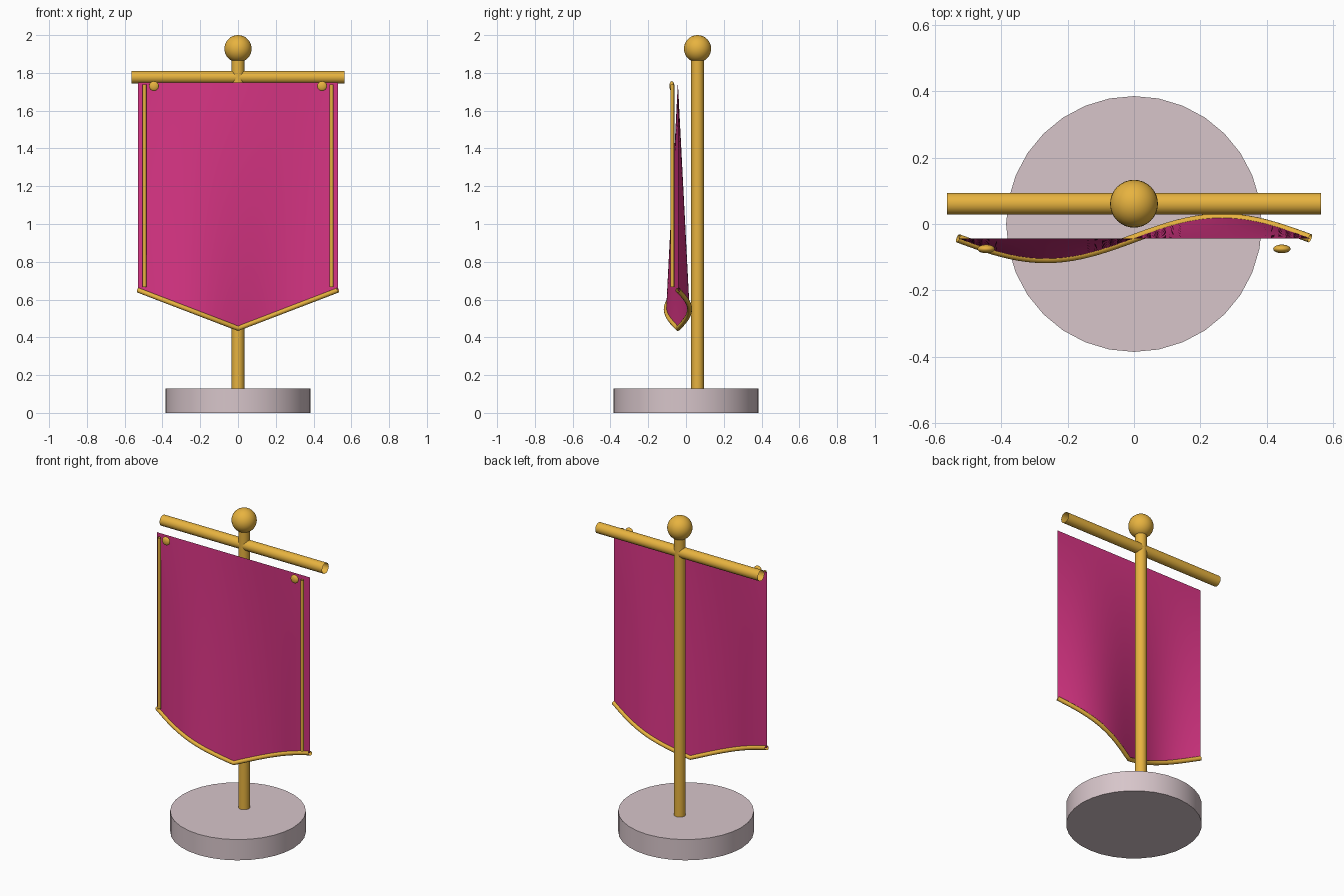
import bpy, bmesh, math

if "Cube" in bpy.data.objects:
    bpy.data.objects.remove(bpy.data.objects["Cube"])

HALF_W, TOP_Z, SIDE_Z, TIP_Z = 0.53, 1.75, 0.65, 0.447
CLOTH_Y, WAVE = -0.043, 0.062
POLE_Y = 0.061


def material(name, rgb):
    m = bpy.data.materials.new(name)
    m.diffuse_color = (*rgb, 1)
    m.use_nodes = True
    m.node_tree.nodes["Principled BSDF"].inputs["Base Color"].default_value = m.diffuse_color
    return m


GOLD = material("gold", (0.80, 0.45, 0.05))
PINK = material("magenta_cloth", (0.68, 0.035, 0.23))
STONE = material("pale_stone", (0.68, 0.56, 0.59))


def finish(name, mat):
    ob = bpy.context.object
    ob.name = name
    ob.data.materials.append(mat)
    bpy.ops.object.shade_smooth_by_angle(angle=math.radians(40))
    return ob


def tube(name, points, radius, res=4):
    """Open-ended round tube along a path."""
    cu = bpy.data.curves.new(name, 'CURVE')
    cu.dimensions = '3D'
    cu.bevel_depth = radius
    cu.bevel_resolution = res
    sp = cu.splines.new('POLY')
    sp.points.add(len(points) - 1)
    for p, co in zip(sp.points, points):
        p.co = (*co, 1)
    cu.materials.append(GOLD)
    ob = bpy.data.objects.new(name, cu)
    bpy.context.collection.objects.link(ob)
    return ob


def ball(name, loc, scale):
    bpy.ops.mesh.primitive_uv_sphere_add(segments=32, ring_count=16, radius=1, location=loc)
    bpy.context.object.scale = scale
    return finish(name, GOLD)


def cloth_point(u, v):
    """u runs -1..1 across, v runs 0..1 from the bar down to the hem."""
    bottom = TIP_Z + (SIDE_Z - TIP_Z) * abs(u)
    return (u * HALF_W, CLOTH_Y + WAVE * v * math.sin(math.pi * u),
            TOP_Z + (bottom - TOP_Z) * v)


# Round base
bpy.ops.mesh.primitive_cylinder_add(vertices=32, radius=0.385, depth=0.13, location=(0, 0, 0.065))
finish("base", STONE)

# Pole, crossbar and finial
tube("pole", [(0, POLE_Y, 0.12), (0, POLE_Y, 1.9)], 0.034, 6)
tube("crossbar", [(-0.563, POLE_Y, 1.777), (0.563, POLE_Y, 1.777)], 0.033, 6)
ball("finial", (0, POLE_Y, 1.928), (0.072,) * 3)

# Waving pointed cloth
NU, NV = 40, 24
bm = bmesh.new()
grid = [[bm.verts.new(cloth_point(2 * i / NU - 1, j / NV)) for i in range(NU + 1)]
        for j in range(NV + 1)]
for j in range(NV):
    for i in range(NU):
        bm.faces.new((grid[j][i], grid[j + 1][i], grid[j + 1][i + 1], grid[j][i + 1]))
me = bpy.data.meshes.new("cloth")
bm.to_mesh(me)
bm.free()
cloth = bpy.data.objects.new("cloth", me)
bpy.context.collection.objects.link(cloth)
bpy.context.view_layer.objects.active = cloth
cloth.select_set(True)
finish("cloth", PINK)

# Gold hem along the pointed bottom edge
tube("hem", [cloth_point(2 * i / NU - 1, 1) for i in range(NU + 1)], 0.013)

# Side trims and buttons
for side, s in (("left", -1), ("right", 1)):
    tube(side + "_trim", [(s * 0.495, -0.072, 1.738), (s * 0.495, -0.072, 0.667)], 0.01)
    ball(side + "_button", (s * 0.445, -0.075, 1.73), (0.026, 0.013, 0.026))
